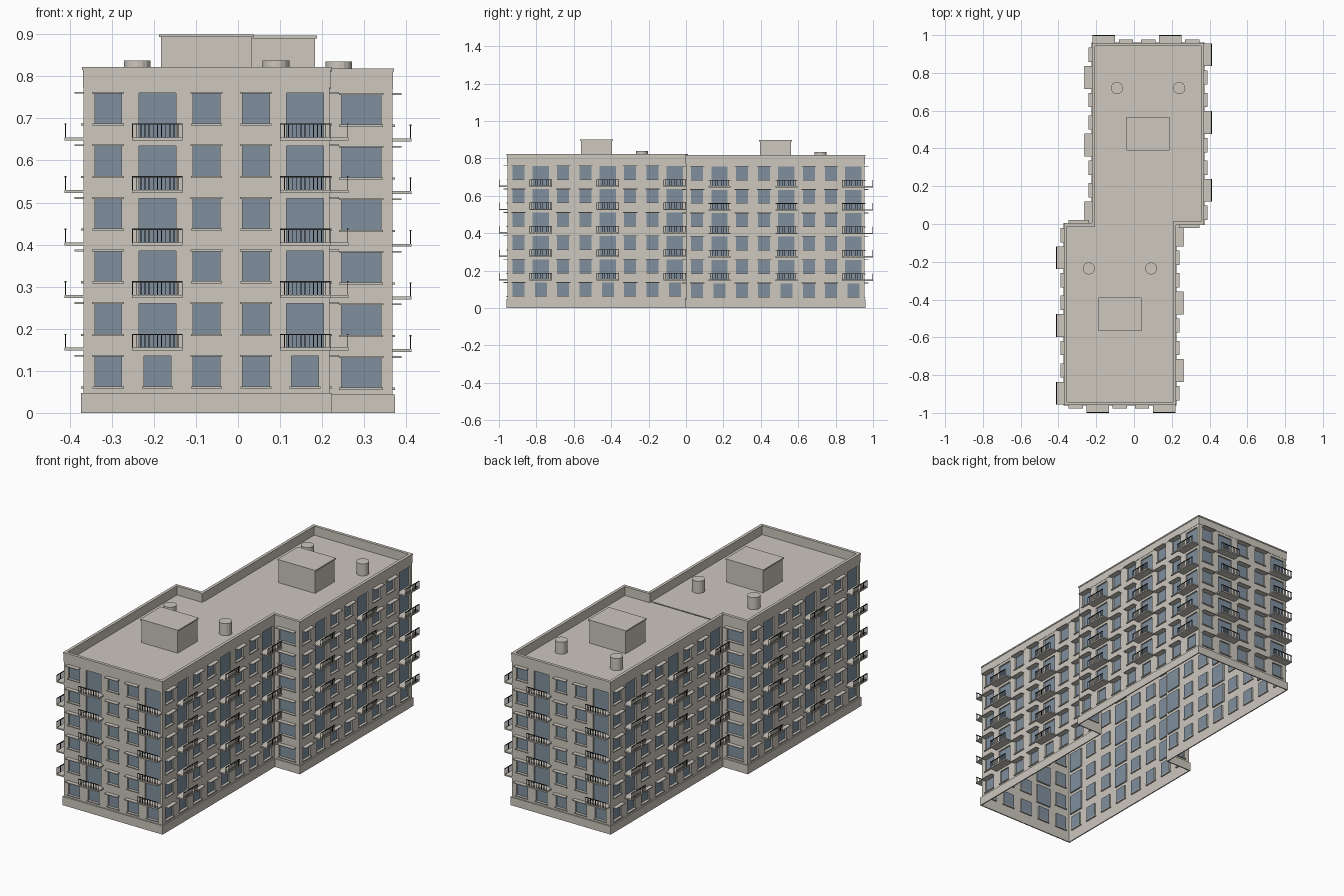
import bpy, bmesh
from mathutils import Vector

if "Cube" in bpy.data.objects:
    bpy.data.objects.remove(bpy.data.objects["Cube"])


def material(name, rgb):
    m = bpy.data.materials.new(name)
    m.use_nodes = True
    m.diffuse_color = (*rgb, 1)
    m.node_tree.nodes["Principled BSDF"].inputs["Base Color"].default_value = (*rgb, 1)
    return m


STONE = material("warm_grey_stone", (0.61, 0.58, 0.52))
GLASS = material("blue_grey_glass", (0.215, 0.28, 0.345))
IRON = material("dark_iron", (0.03, 0.03, 0.03))

# Outline of the two staggered blocks, counter-clockwise from the front left corner
XO, XI, Y = 0.367, 0.218, 0.955
OUTLINE = [Vector(p) for p in ((-XO, -Y), (XI, -Y), (XI, 0), (XO, 0),
                               (XO, Y), (-XI, Y), (-XI, 0), (-XO, 0))]
COLUMNS = [5, 8, 1, 8, 5, 8, 1, 8]
FLOORS, PITCH = 6, 0.125
STEP = 0.003        # the rear block sits slightly lower
TOP = 0.815
ROOF = 0.773


def drop(i):
    return STEP if 2 <= i <= 5 else 0


def hexahedron(bm, bottom, top):
    a = [bm.verts.new(p) for p in bottom]
    b = [bm.verts.new(p) for p in top]
    faces = [bm.faces.new(a[::-1]), bm.faces.new(b)]
    for i in range(4):
        j = (i + 1) % 4
        faces.append(bm.faces.new((a[i], a[j], b[j], b[i])))
    bmesh.ops.recalc_face_normals(bm, faces=faces)


def finish(bm, name, mat):
    mesh = bpy.data.meshes.new(name)
    bm.to_mesh(mesh)
    bm.free()
    mesh.materials.append(mat)
    obj = bpy.data.objects.new(name, mesh)
    bpy.context.scene.collection.objects.link(obj)
    return obj


class Wall:
    """Local frame of one wall: u along it, d outwards, z up."""

    def __init__(self, i):
        self.p = OUTLINE[i]
        edge = OUTLINE[(i + 1) % 8] - self.p
        self.length = edge.length
        self.t = edge.normalized()
        self.n = Vector((self.t.y, -self.t.x))
        self.dz = drop(i)

    def at(self, u, d, z):
        q = self.p + self.t * u + self.n * d
        return (q.x, q.y, max(0, z - self.dz))

    def rect(self, u0, u1, z0, z1, d=0):
        return [self.at(u, d, z) for u, z in ((u0, z0), (u1, z0), (u1, z1), (u0, z1))]

    def box(self, bm, u0, u1, d0, d1, z0, z1):
        ring = ((u0, d0), (u1, d0), (u1, d1), (u0, d1))
        hexahedron(bm, [self.at(u, d, z0) for u, d in ring],
                   [self.at(u, d, z1) for u, d in ring])


WALLS = [Wall(i) for i in range(8)]


def cell(wall, cell_rect, win):
    """One wall bay with a recessed window."""
    depth = -0.008
    loops = [[walls.verts.new(p) for p in r] for r in
             (wall.rect(*cell_rect), wall.rect(*win), wall.rect(*win, depth))]
    for outer, inner in zip(loops, loops[1:]):
        for i in range(4):
            j = (i + 1) % 4
            walls.faces.new((outer[i], outer[j], inner[j], inner[i]))
    panes.faces.new([panes.verts.new(p) for p in wall.rect(*win, depth)])


def balcony(wall, c, z):
    half, reach, high = 0.06, 0.045, 0.188 - 0.155
    wall.box(slabs, c - half, c + half, 0, reach, z - 0.007, z)
    wall.box(rails, c - half, c + half, reach - 0.004, reach, z + high - 0.003, z + high)
    bars = 12
    for k in range(bars + 1):
        u = c - half + 0.001 + (2 * half - 0.002) * k / bars
        wall.box(rails, u - 0.001, u + 0.001, reach - 0.003, reach - 0.001, z, z + high)


# Walls, windows, sills, hoods and balconies
walls, panes, sills, hoods, slabs, rails = (bmesh.new() for _ in range(6))
for wall, cols in zip(WALLS, COLUMNS):
    pitch = wall.length / cols
    for col in range(cols):
        c = (col + 0.5) * pitch
        for f in range(FLOORS):
            base = f * PITCH
            z0 = 0 if f == 0 else base + 0.02
            z1 = TOP if f == FLOORS - 1 else base + 0.145
            low, high = base + 0.063, base + 0.135
            has_balcony = cols > 1 and col % 3 == 1
            half = 0.047 if cols == 1 else 0.032
            if has_balcony and f:
                half, low = 0.044, base + 0.03
                balcony(wall, c, low)
            else:
                wall.box(sills, c - half - 0.005, c + half + 0.005, -0.008, 0.006,
                         low - 0.005, low)
                if not has_balcony:
                    wall.box(hoods, c - half - 0.006, c + half + 0.006, 0, 0.022,
                             high - 0.001, high + 0.003)
            cell(wall, (c - pitch / 2, c + pitch / 2, z0, z1), (c - half, c + half, low, high))
bmesh.ops.remove_doubles(walls, verts=walls.verts[:], dist=0.0001)
finish(walls, "walls", STONE)
finish(panes, "window_panes", GLASS)
finish(sills, "window_sills", STONE)
finish(hoods, "window_hoods", STONE)
finish(slabs, "balcony_slabs", STONE)
finish(rails, "balcony_railings", IRON)


# Bands that follow the outline: plinth, parapet and coping
def band(name, out, inn, z0, z1):
    bm = bmesh.new()

    def corner(i, d):
        return OUTLINE[i % 8] + (WALLS[i - 1].n + WALLS[i % 8].n) * d

    for i in range(8):
        pts = [corner(i, out), corner(i + 1, out), corner(i + 1, inn), corner(i, inn)]
        hexahedron(bm, [(p.x, p.y, max(0, z0 - drop(i))) for p in pts],
                   [(p.x, p.y, z1 - drop(i)) for p in pts])
    finish(bm, name, STONE)


band("plinth", 0.006, 0, 0, 0.047)
band("parapet", 0.0015, -0.011, ROOF, TOP)
band("coping", 0.004, -0.012, TOP, 0.822)


# Roofs with a stair house and two vents on each block
def block_box(bm, x, y, sx, sy, z0, z1):
    ring = [(x + a * sx / 2, y + b * sy / 2) for a, b in ((-1, -1), (1, -1), (1, 1), (-1, 1))]
    hexahedron(bm, [(*p, z0) for p in ring], [(*p, z1) for p in ring])


for side, label, dz in ((-1, "front", 0), (1, "rear", STEP)):
    cx, cy, z = side * (XO - XI) / 2, side * Y / 2, ROOF - dz
    bm = bmesh.new()
    w, h = (XO + XI) / 2, Y / 2
    bm.faces.new([bm.verts.new((cx + a * w, cy + b * h, z))
                  for a, b in ((-1, -1), (1, -1), (1, 1), (-1, 1))])
    finish(bm, label + "_roof", STONE)

    bm = bmesh.new()
    block_box(bm, cx, cy, 0.216, 0.166, z, 0.893 - dz)
    block_box(bm, cx, cy, 0.226, 0.176, 0.893 - dz, 0.9 - dz)
    finish(bm, label + "_stair_house", STONE)

    bm = bmesh.new()
    for s in (-1, 1):
        made = bmesh.ops.create_cone(bm, cap_ends=True, segments=16, radius1=0.032,
                                     radius2=0.032, depth=0.838 - ROOF)
        bmesh.ops.translate(bm, verts=made["verts"],
                            vec=(cx + s * 0.165, cy + 0.242, (z + 0.838 - dz) / 2))
    finish(bm, label + "_roof_vents", STONE)
